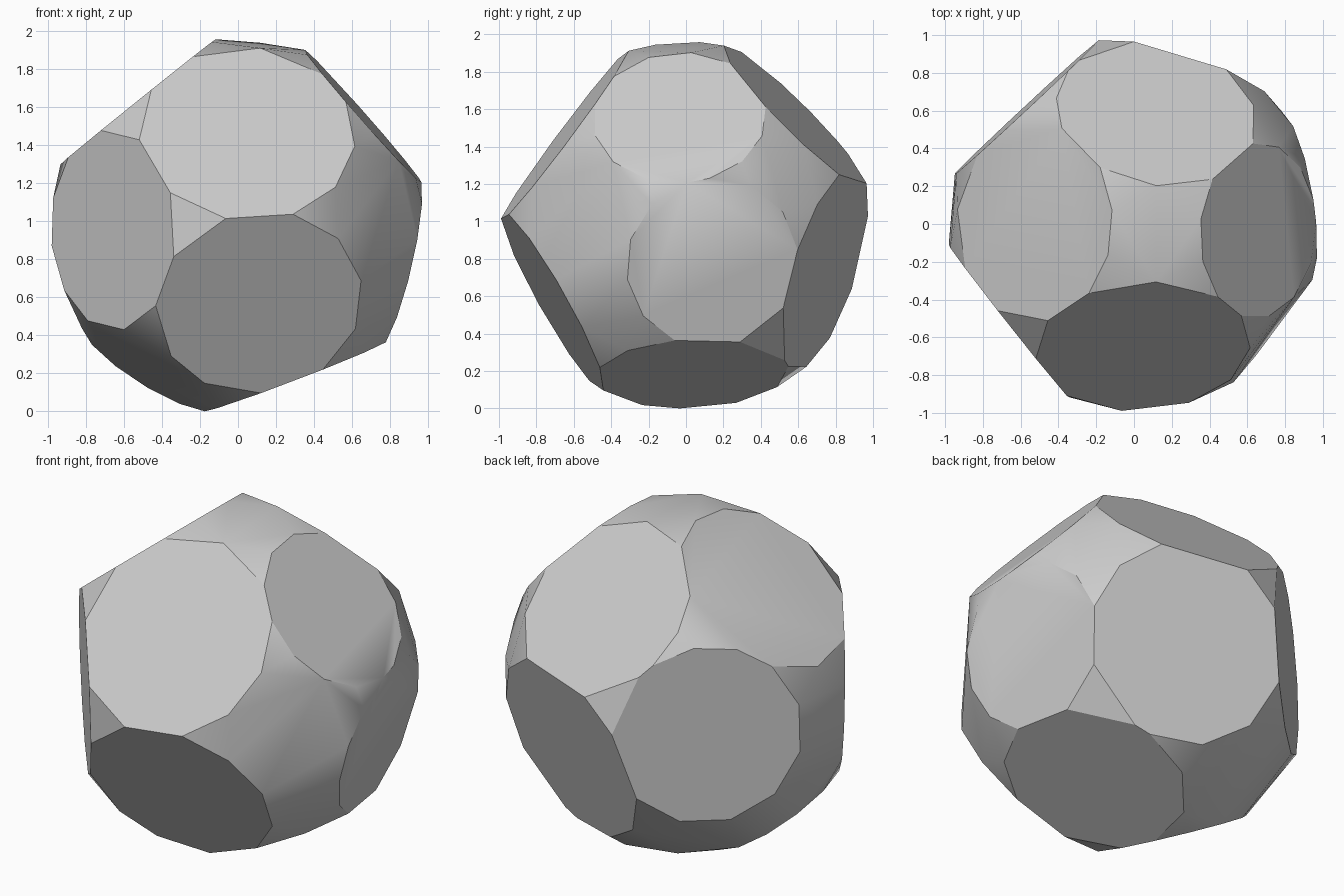
import bpy, bmesh, math
from mathutils import Vector

if "Cube" in bpy.data.objects:
    bpy.data.objects.remove(bpy.data.objects["Cube"])

R = 0.992               # sphere that carries every corner
STEP = math.radians(30) # corner spacing around each flat cap

# flat caps: outward direction and distance from the centre
CAPS = [
    (.058, -.800, .597, .811),   # front upper
    (.134, -.863, -.487, .826),  # front lower
    (-.785, -.619, -.025, .838), # front left
    (.143, .699, .701, .834),    # back upper
    (.750, -.040, .660, .876),   # right upper
    (-.627, .011, .779, .839),   # left upper
    (.960, .160, -.225, .876),   # right
    (.303, .916, -.285, .815),   # back
    (.357, .040, -.933, .847),   # bottom right
    (-.680, .730, .020, .840),   # back left
    (-.514, -.249, -.820, .899), # bottom left
]
planes = [(Vector(c[:3]).normalized(), c[3]) for c in CAPS]


def inside(p, skip):
    return all(p.dot(n) < d + 1e-4 for k, (n, d) in enumerate(planes) if k not in skip)


def crossings(i, j):
    """Corners shared by two overlapping caps."""
    (n1, d1), (n2, d2) = planes[i], planes[j]
    c = n1.dot(n2)
    s = 1 - c * c
    base = n1 * ((d1 - c * d2) / s) + n2 * ((d2 - c * d1) / s)
    rest = R * R - base.length_squared
    if rest <= 0:
        return []
    off = n1.cross(n2).normalized() * math.sqrt(rest)
    return [p for p in (base + off, base - off) if inside(p, (i, j))]


# shared corners first, then even filling of the free arcs
points = []
rims = [[] for _ in planes]
for i in range(len(planes)):
    for j in range(i):
        for p in crossings(i, j):
            points.append(p)
            rims[i].append(p)
            rims[j].append(p)

for i, (n, d) in enumerate(planes):
    u = n.orthogonal().normalized()
    v = n.cross(u)
    r = math.sqrt(R * R - d * d)
    angles = sorted(math.atan2(p.dot(v), p.dot(u)) for p in rims[i]) or [0.0]
    for a, b in zip(angles, angles[1:] + [angles[0] + math.tau]):
        parts = max(1, round((b - a) / STEP))
        for k in range(1, parts):
            t = a + (b - a) * k / parts
            p = n * d + (u * math.cos(t) + v * math.sin(t)) * r
            if inside(p, (i,)):
                points.append(p)

# closed skin over all corners, flat caps merged to single faces
bm = bmesh.new()
for p in points:
    bm.verts.new(p)
bmesh.ops.remove_doubles(bm, verts=bm.verts[:], dist=0.01)
bmesh.ops.convex_hull(bm, input=bm.verts[:])
bmesh.ops.dissolve_limit(bm, angle_limit=math.radians(1), verts=bm.verts[:], edges=bm.edges[:])
bmesh.ops.recalc_face_normals(bm, faces=bm.faces[:])
low = min(v.co.z for v in bm.verts)
bmesh.ops.translate(bm, verts=bm.verts[:], vec=(0, 0, -low))

mesh = bpy.data.meshes.new("faceted_ball")
bm.to_mesh(mesh)
bm.free()
ball = bpy.data.objects.new("faceted_ball", mesh)
bpy.context.collection.objects.link(ball)

grey = bpy.data.materials.new("light_grey")
grey.diffuse_color = (0.6, 0.6, 0.6, 1)
grey.use_nodes = True
grey.node_tree.nodes["Principled BSDF"].inputs["Base Color"].default_value = grey.diffuse_color
mesh.materials.append(grey)

# soft blends between caps, crisp cap rims
bpy.context.view_layer.objects.active = ball
ball.select_set(True)
bpy.ops.object.shade_smooth_by_angle(angle=math.radians(30))
